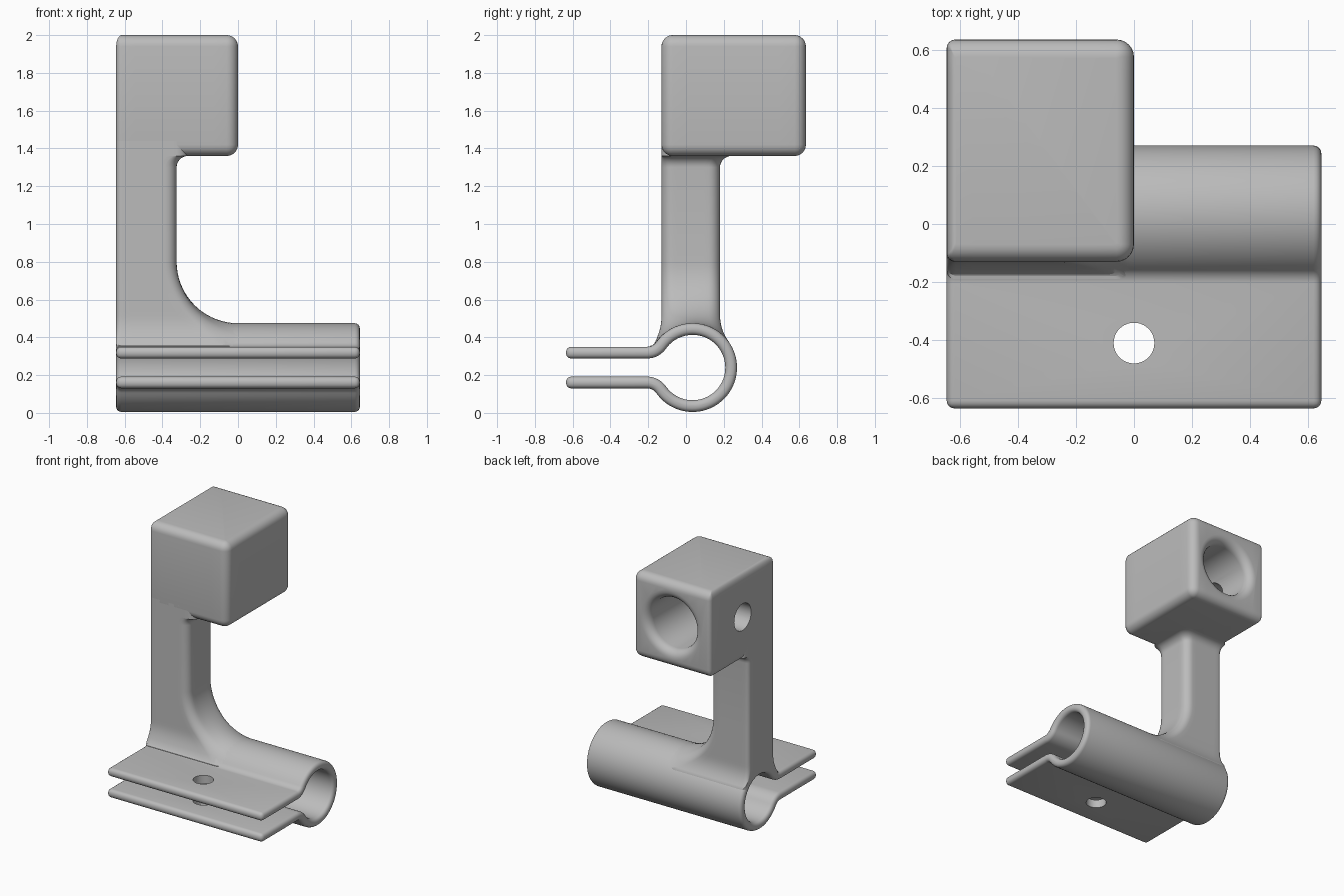
import bpy, bmesh
from math import sin, cos, pi, atan2, sqrt, radians
from mathutils import Matrix

cube = bpy.data.objects.get("Cube")
if cube:
    bpy.data.objects.remove(cube)

grey = bpy.data.materials.new("plain grey")
grey.use_nodes = True
grey.diffuse_color = (0.5, 0.5, 0.5, 1)
grey.node_tree.nodes["Principled BSDF"].inputs["Base Color"].default_value = (0.5, 0.5, 0.5, 1)

X0, X1, Y0, Y1 = -0.645, 0.0, -0.13, 0.635      # head block extents
POST_X, POST_Y = -0.325, 0.18                   # inner faces of the post
CY, CZ, R, WALL = 0.035, 0.24, 0.235, 0.062     # clamp tube
ROUND, HALF = 0.06, 0.645


def add_object(name, bm):
    bmesh.ops.recalc_face_normals(bm, faces=bm.faces)
    mesh = bpy.data.meshes.new(name)
    bm.to_mesh(mesh)
    bm.free()
    ob = bpy.data.objects.new(name, mesh)
    bpy.context.collection.objects.link(ob)
    mesh.materials.append(grey)
    return ob


def activate(ob):
    bpy.ops.object.select_all(action='DESELECT')
    ob.select_set(True)
    bpy.context.view_layer.objects.active = ob


def smooth(ob):
    activate(ob)
    bpy.ops.object.shade_smooth_by_angle(angle=radians(35))


def cut(ob, cutter):
    mod = ob.modifiers.new("hole", 'BOOLEAN')
    mod.operation, mod.solver, mod.object = 'DIFFERENCE', 'EXACT', cutter
    activate(ob)
    bpy.ops.object.modifier_apply(modifier=mod.name)
    bpy.data.objects.remove(cutter)


def loft(rings, cap_start=True, cap_end=True):
    bm = bmesh.new()
    loops = [[bm.verts.new(p) for p in ring] for ring in rings]
    n = len(loops[0])
    for a, b in zip(loops, loops[1:]):
        for i in range(n):
            j = (i + 1) % n
            bm.faces.new((a[i], a[j], b[j], b[i]))
    if cap_start:
        bm.faces.new(loops[0])
    if cap_end:
        bm.faces.new(loops[-1])
    return bm


def section(x0, x1, y0, y1, z, inset=0.0, splits=8):
    """Rounded rectangle: tight corners on the x0 side, wide on the x1 side."""
    wide, tight = max(ROUND - inset, 0.006), max(ROUND / 2 - inset, 0.006)
    corners = [(x1 - wide, y1 - wide, wide), (x0 + tight, y1 - tight, tight),
               (x0 + tight, y0 + tight, tight), (x1 - wide, y0 + wide, wide)]
    pts = []
    for k, (cx, cy, r) in enumerate(corners):
        for s in range(7):
            a = pi / 2 * (k + s / 6)
            pts.append((cx + r * cos(a), cy + r * sin(a), z))
    # extra points along each straight side
    out = []
    for k in range(4):
        arc = pts[k * 7:k * 7 + 7]
        p, q = arc[-1], pts[(k * 7 + 7) % 28]
        out += arc
        out += [tuple(u + (v - u) * s / splits for u, v in zip(p, q)) for s in range(1, splits)]
    return out


def turned(profile, axis_matrix, sides=64):
    rings = [[(r * cos(2 * pi * i / sides), r * sin(2 * pi * i / sides), h)
              for i in range(sides)] for h, r in profile]
    bm = loft(rings)
    bm.transform(axis_matrix)
    return add_object("cutter", bm)


# Clamp: constant-thickness strip wrapped round a tube with two flanges
def strip_side(d):
    f = 0.06
    dz = 0.11 + f
    dy = sqrt((R + f) ** 2 - dz ** 2)
    fy, fz, lean = CY - dy, CZ + dz, atan2(dz, dy)
    upper = [(-0.635, fz - f - d)]
    for i in range(11):
        a = -pi / 2 + (pi / 2 - lean) * i / 10
        upper.append((fy + (f + d) * cos(a), fz + (f + d) * sin(a)))
    start = pi - lean
    ring = [(CY + (R - d) * cos(a), CZ + (R - d) * sin(a))
            for a in (start * (1 - i / 32) for i in range(1, 64))]
    return upper + ring + [(y, 2 * CZ - z) for y, z in reversed(upper)]


outline = strip_side(0) + strip_side(WALL)[::-1]
clamp = add_object("clamp", loft([[(x, y, z) for y, z in outline] for x in (-HALF, HALF)]))
bevel = clamp.modifiers.new("soft edges", 'BEVEL')
bevel.width, bevel.segments, bevel.use_clamp_overlap = 0.027, 4, False
bevel.limit_method, bevel.angle_limit = 'ANGLE', radians(50)
activate(clamp)
bpy.ops.object.modifier_apply(modifier=bevel.name)
cut(clamp, turned([(0, 0.07), (0.6, 0.07)], Matrix.Translation((0, -0.41, 0))))
smooth(clamp)

# Post: flares into the head above and settles onto the tube below
rings = []
for i in range(19):
    a = pi / 2 * (1 - i / 18)
    flare = max(0, (a - 0.87) / (pi / 2 - 0.87)) ** 2
    ring = section(X0, POST_X * cos(a), Y0 - 0.06 * flare, POST_Y + 0.05 * flare,
                   0.8 + POST_X * sin(a))
    settled = []
    for x, y, z in ring:
        drop = R - sqrt(R ** 2 - (y - CY) ** 2)
        settled.append((x, y, z - min(drop, 0.12) * sin(a) ** 2))
    rings.append(settled)
rings.insert(0, [(x, y, z - 0.03) for x, y, z in rings[0]])
for i in range(9):
    b = pi / 2 * i / 8
    grow = ROUND * (1 - cos(b))
    rings.append(section(X0, POST_X + grow, Y0, POST_Y + grow, 1.3 + ROUND * sin(b)))
rings.append(section(X0, POST_X + ROUND, Y0, POST_Y + ROUND, 1.44))
post = add_object("post", loft(rings, cap_start=False))
smooth(post)

# Head block with rounded edges
levels = [(pi / 2 * i / 6) for i in range(7)]
rings = []
for side, base in ((1, 1.36), (-1, 2.0)):
    part = []
    for a in levels:
        inset = ROUND * (1 - sin(a))
        z = base + side * ROUND * (1 - cos(a))
        part.append(section(X0 + inset / 2, X1 - inset, Y0 + inset, Y1 - inset, z, inset))
    rings += part if side > 0 else part[::-1]
head = add_object("head_block", loft(rings))

# Socket with a rounded mouth, and a cross hole leading into it
mid_x, mid_z, bore = (X0 + X1) / 2, 1.68, 0.19
mouth = [(Y1 - ROUND + ROUND * sin(a), bore + ROUND * (1 - cos(a))) for a in levels]
socket_axis = Matrix.Translation((mid_x, 0, mid_z)) @ Matrix.Rotation(-pi / 2, 4, 'X')
cut(head, turned([(0, bore)] + mouth + [(0.7, bore + ROUND)], socket_axis))
cross_axis = Matrix.Translation((-0.7, 0.25, mid_z)) @ Matrix.Rotation(pi / 2, 4, 'Y')
cut(head, turned([(0, 0.1), (0.7 + mid_x, 0.1)], cross_axis, 48))
smooth(head)
